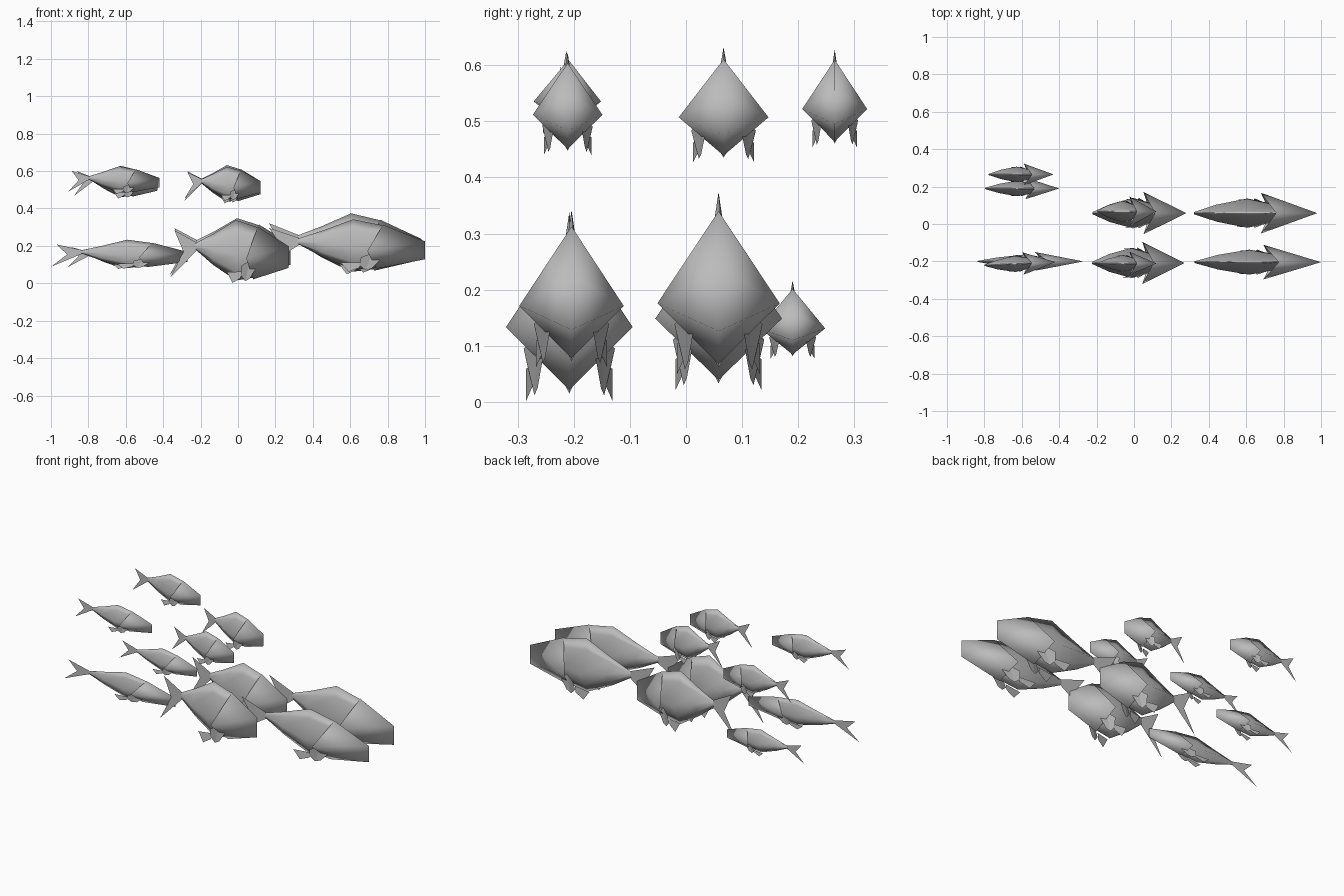
import bpy
import bmesh
from math import cos, sin

cube = bpy.data.objects.get("Cube")
if cube:
    bpy.data.objects.remove(cube, do_unlink=True)

grey = bpy.data.materials.new("fish_grey")
grey.use_nodes = True
colour = (0.5, 0.5, 0.5, 1)
grey.diffuse_color = colour
grey.node_tree.nodes["Principled BSDF"].inputs["Base Color"].default_value = colour

# Unit fish: x runs from tail to nose, y is half width, z runs from belly to back
BODY_RINGS = [  # x, crest, side height, keel, half width
    (0.19, 0.62, 0.56, 0.50, 0.05),
    (0.34, 0.77, 0.52, 0.25, 0.42),
    (0.54, 1.00, 0.42, -0.01, 0.72),
    (0.73, 0.88, 0.40, 0.05, 0.42),
]
TAIL = [(0.2, 0.62), (0, 0.83), (0.08, 0.47), (-0.04, 0.03), (0.2, 0.5)]
PECTORAL_FIN = [(0.59, 0.72, 0.24), (0.66, 0.5, 0.32), (0.71, 0.42, 0.18),
                (0.66, 0.5, 0.02), (0.62, 0.55, -0.02), (0.58, 0.62, 0.08)]
PELVIC_FIN = [(0.46, 0.68, 0.13), (0.59, 0.55, 0.14), (0.58, 0.58, 0.03),
              (0.51, 0.68, -0.05)]


def make_part(name, points, faces, place, smooth=False):
    bm = bmesh.new()
    verts = [bm.verts.new(place(p)) for p in points]
    for face in faces:
        bm.faces.new([verts[i] for i in face]).smooth = smooth
    if smooth:
        bmesh.ops.recalc_face_normals(bm, faces=bm.faces)
    mesh = bpy.data.meshes.new(name)
    bm.to_mesh(mesh)
    bm.free()
    mesh.materials.append(grey)
    bpy.context.collection.objects.link(bpy.data.objects.new(name, mesh))


def make_fish(name, tail_x, length, y, half, base, height, yaw=0.0):
    pivot = tail_x + 0.7 * length

    def place(p):
        dx, dy = (p[0] - 0.7) * length, p[1] * half
        return (pivot + dx * cos(yaw) - dy * sin(yaw),
                y + dx * sin(yaw) + dy * cos(yaw), base + p[2] * height)

    # Body with a thin crest and keel around a bulging flank
    points, faces = [], []
    for x, top, side, bottom, width in BODY_RINGS:
        shoulder = top + (side - top) * 0.35
        hip = bottom + (side - bottom) * 0.35
        points += [(x, 0, top), (x, width * 0.12, shoulder), (x, width, side),
                   (x, width * 0.3, hip), (x, 0, bottom), (x, -width * 0.3, hip),
                   (x, -width, side), (x, -width * 0.12, shoulder)]
    for ring in range(len(BODY_RINGS) - 1):
        for k in range(8):
            a, b = ring * 8 + k, ring * 8 + (k + 1) % 8
            faces.append((a, b, b + 8, a + 8))
    make_part(name + "_body", points, faces, place, True)

    # Head shell with swept-back gill covers and a vertical nose edge
    head = [(0.73, 0, 0.89), (0.63, 1, 0.36), (0.69, 0, 0.01), (0.63, -1, 0.36),
            (1, 0, 0.56), (1, 0, 0.2)]
    make_part(name + "_head", head,
              [(0, 4, 1), (1, 4, 5), (1, 5, 2), (0, 3, 4), (3, 5, 4), (3, 2, 5)],
              place, True)

    # Flat fins
    make_part(name + "_tail", [(x, 0, z) for x, z in TAIL],
              [(0, 1, 2), (0, 2, 4), (2, 3, 4)], place)
    for side, s in (("left", 1), ("right", -1)):
        make_part(f"{name}_{side}_pectoral_fin",
                  [(x, s * w, z) for x, w, z in PECTORAL_FIN],
                  [(0, 1, 4, 5), (1, 2, 3, 4)], place)
        make_part(f"{name}_{side}_pelvic_fin",
                  [(x, s * w, z) for x, w, z in PELVIC_FIN], [(0, 1, 2, 3)], place)


# Name, tail x, length, y, half width, base z, height, yaw
SCHOOL = [
    ("lead_near", 0.165, 0.835, -0.204, 0.093, 0.075, 0.267),
    ("lead_far", 0.165, 0.815, 0.058, 0.109, 0.064, 0.31),
    ("deep_near", -0.34, 0.61, -0.208, 0.113, 0.018, 0.32),
    ("deep_far", -0.34, 0.62, 0.058, 0.113, 0.036, 0.312),
    ("slim_near", -0.97, 0.70, -0.2, 0.05, 0.085, 0.148),
    ("slim_far", -0.89, 0.49, 0.19, 0.058, 0.083, 0.133),
    ("upper_front_near", -0.27, 0.39, -0.211, 0.062, 0.449, 0.174),
    ("upper_front_far", -0.27, 0.39, 0.067, 0.08, 0.437, 0.195),
    ("upper_rear_near", -0.89, 0.47, -0.21, 0.06, 0.485, 0.14, 0.045),
    ("upper_rear_far", -0.86, 0.43, 0.265, 0.058, 0.462, 0.166),
]
for fish in SCHOOL:
    make_fish(*fish)
